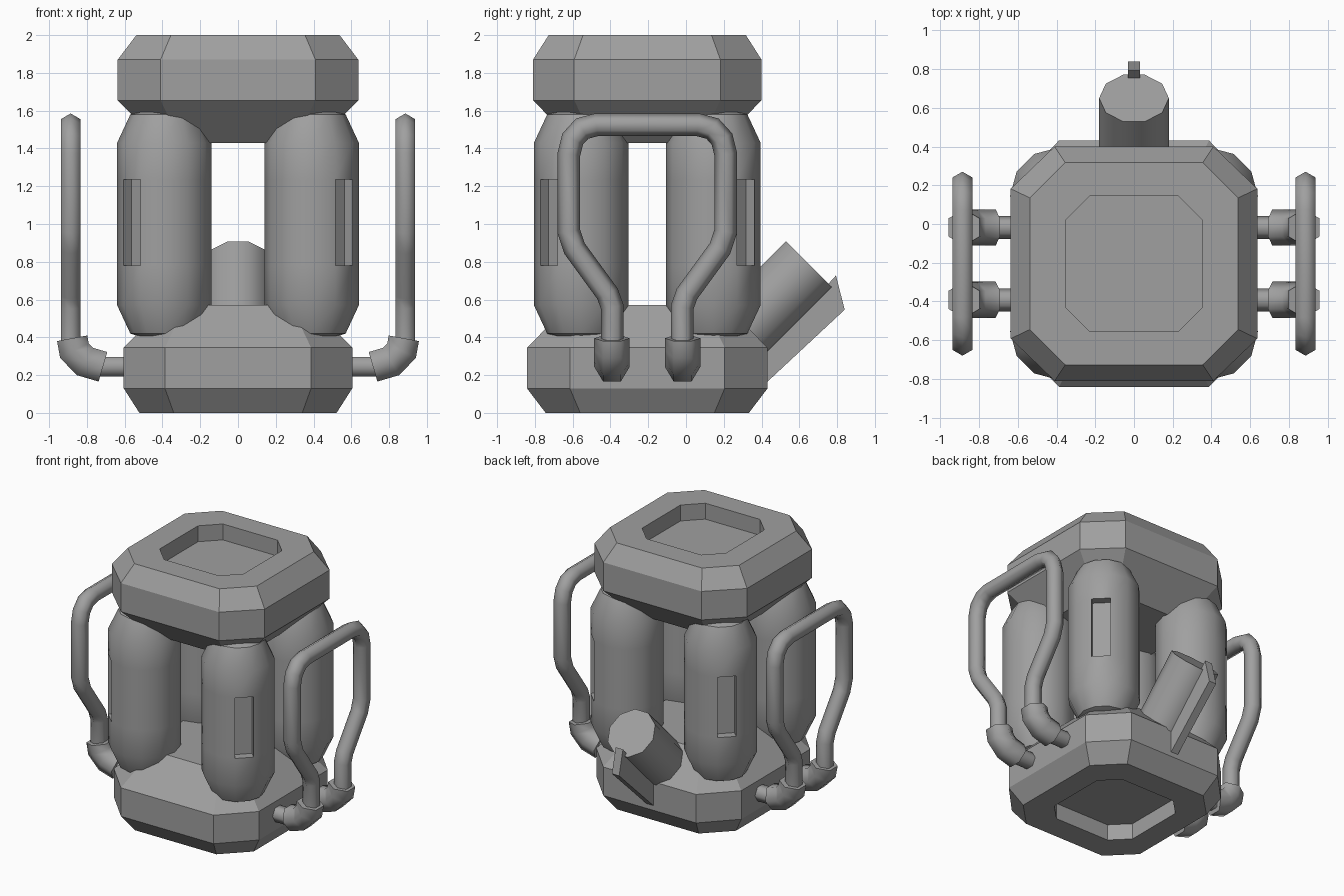
import bpy, bmesh
from math import sin, cos, pi, radians
from mathutils import Vector

cube = bpy.data.objects.get("Cube")
if cube:
    bpy.data.objects.remove(cube, do_unlink=True)

MID_Y = -0.205  # depth centre of the main body

steel = bpy.data.materials.new("grey metal")
steel.use_nodes = True
colour = (0.35, 0.35, 0.35, 1)
steel.diffuse_color = colour
steel.node_tree.nodes["Principled BSDF"].inputs["Base Color"].default_value = colour


def finish(name, bm, angle=None):
    """Turn a bmesh into a named object, optionally smooth up to an angle."""
    bmesh.ops.recalc_face_normals(bm, faces=bm.faces)
    mesh = bpy.data.meshes.new(name)
    bm.to_mesh(mesh)
    bm.free()
    mesh.materials.append(steel)
    obj = bpy.data.objects.new(name, mesh)
    bpy.context.collection.objects.link(obj)
    if angle:
        bpy.ops.object.select_all(action='DESELECT')
        obj.select_set(True)
        bpy.context.view_layer.objects.active = obj
        bpy.ops.object.shade_smooth_by_angle(angle=radians(angle))
    return obj


def loft(rings):
    """Skin a list of point rings and close both ends."""
    bm = bmesh.new()
    rows = [[bm.verts.new(p) for p in ring] for ring in rings]
    for a, b in zip(rows, rows[1:]):
        for i in range(len(a)):
            j = (i + 1) % len(a)
            bm.faces.new((a[i], a[j], b[j], b[i]))
    bm.faces.new(rows[0])
    bm.faces.new(rows[-1])
    return bm


def octagon(long, short, long_cut, short_cut, z, flip):
    """Chamfered rectangle; flip puts the long side on x and turns it over."""
    pts = [(short, -long_cut), (short, long_cut), (short_cut, long), (-short_cut, long),
           (-short, long_cut), (-short, -long_cut), (-short_cut, -long), (short_cut, -long)]
    if flip:
        return [(b, a + MID_Y, 2 - z) for a, b in pts]
    return [(a, b + MID_Y, z) for a, b in pts]


def sweep(path, radius, side, phase):
    """Hexagonal tube along a flat path; side is the normal of its plane."""
    pts = [Vector(p) for p in path]
    side = Vector(side)
    rings = []
    for i, p in enumerate(pts):
        d0 = (p - pts[max(i - 1, 0)]).normalized()
        d1 = (pts[min(i + 1, len(pts) - 1)] - p).normalized()
        tangent = (d0 + d1).normalized()
        normal = tangent.cross(side)
        stretch = 1 / max(tangent.dot(d1 if d1.length else d0), 0.7)
        rings.append([p + normal * cos(k * pi / 3 + phase) * radius * stretch
                      + side * sin(k * pi / 3 + phase) * radius for k in range(6)])
    return loft(rings)


# End blocks: the cap is the base turned over and given a quarter turn
profile = [(0.35, 0.35, 0.228, 0.228, 0.12),
           (0.35, 0.35, 0.228, 0.228, 0),
           (0.538, 0.522, 0.355, 0.34, 0),
           (0.637, 0.605, 0.41, 0.387, 0.13),
           (0.637, 0.605, 0.41, 0.387, 0.345),
           (0.415, 0.385, 0.30, 0.28, 0.57)]
for name, flip in (("base_block", False), ("top_cap", True)):
    finish(name, loft([octagon(*row, flip) for row in profile]))

# Four upright tanks, each with a slot sunk into its outward diagonal facet
tank_profile = [(0.09, 0.39), (0.18, 0.42), (0.25, 0.57), (0.25, 0.78),
                (0.25, 1.235), (0.25, 1.43), (0.18, 1.58), (0.09, 1.61)]
for sx, side_name in ((1, "left"), (-1, "right")):
    for sy, end_name in ((1, "back"), (-1, "front")):
        cx, cy = sx * 0.39, MID_Y + sy * 0.35
        bm = loft([[(cx + r * cos(k * pi / 6), cy + r * sin(k * pi / 6), z)
                    for k in range(12)] for r, z in tank_profile])
        bmesh.ops.recalc_face_normals(bm, faces=bm.faces)
        outward = Vector((sx, sy, 0)).normalized()
        slot = max((f for f in bm.faces if 0.9 < f.calc_center_median().z < 1.1),
                   key=lambda f: f.normal.dot(outward))
        moved = bmesh.ops.extrude_face_region(bm, geom=[slot])["geom"]
        bmesh.ops.translate(bm, vec=outward * -0.062,
                            verts=[v for v in moved if isinstance(v, bmesh.types.BMVert)])
        if slot.is_valid:
            bmesh.ops.delete(bm, geom=[slot], context='FACES_ONLY')
        finish(f"{end_name}_{side_name}_tank", bm, 35)

# Side handles with elbows and short pipes into the base
half = [(0.185, 0.33), (0.185, 0.56), (0.21, 0.63), (0.385, 0.87), (0.415, 0.96),
        (0.415, 1.37), (0.395, 1.45), (0.345, 1.505), (0.27, 1.525)]
outline = [(-y, z) for y, z in half] + half[::-1]
for sx, side_name in ((1, "left"), (-1, "right")):
    path = [(sx * 0.886, MID_Y + y, z) for y, z in outline]
    finish(f"{side_name}_handle", sweep(path, 0.06, (1, 0, 0), 0), 65)
    for sy, end_name in ((1, "back"), (-1, "front")):
        y = MID_Y + sy * 0.187
        bend = [(0.878, 0.395), (0.866, 0.33), (0.81, 0.272), (0.715, 0.244)]
        finish(f"{end_name}_{side_name}_elbow",
               sweep([(sx * x, y, z) for x, z in bend], 0.094, (0, 1, 0), pi / 2), 65)
        finish(f"{end_name}_{side_name}_pipe",
               sweep([(sx * x, y, 0.245) for x in (0.55, 0.76)], 0.06, (0, 1, 0), pi / 2), 65)

# Tilted canister standing on the rear slope of the base
axis = Vector((0, 1, 1)).normalized()
up = Vector((0, -1, 1)).normalized()
tip = Vector((0, 0.65, 0.787))
rings = []
for back in (0.53, 0):
    rings.append([tip - axis * back + Vector((0.18 * sin(a), 0, 0)) + up * 0.18 * cos(a)
                  for a in ((k + 0.5) * pi / 5 for k in range(10))])
finish("rear_canister", loft(rings), 40)

# Thin fin under the canister
fin = [(0.72, 0.645), (0.794, 0.728), (0.84, 0.546), (0.43, 0.164), (0.38, 0.30)]
finish("canister_fin", loft([[(x, y, z) for y, z in fin] for x in (-0.03, 0.03)]))
